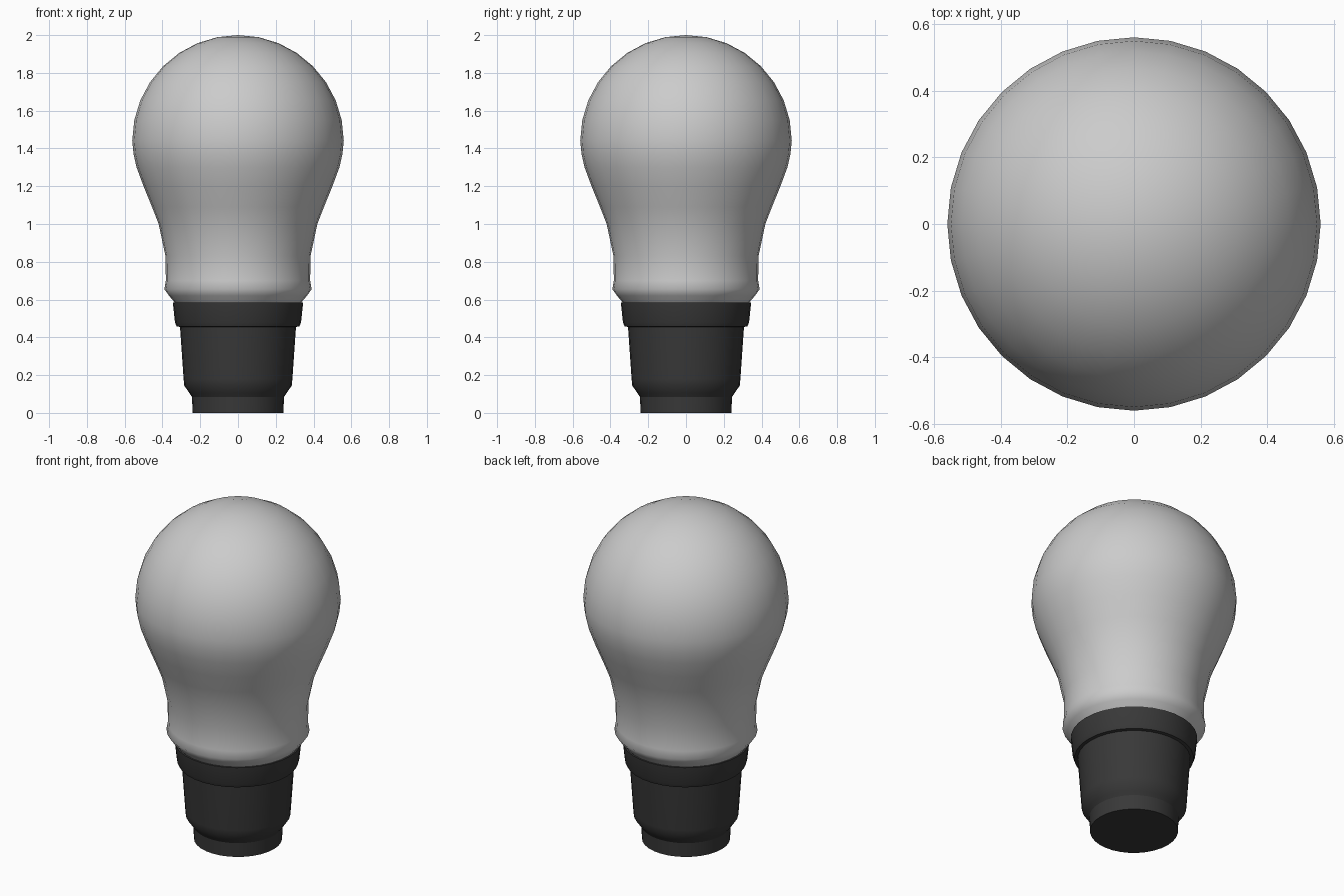
import bpy, bmesh
from math import sin, cos, radians, tau

if "Cube" in bpy.data.objects:
    bpy.data.objects.remove(bpy.data.objects["Cube"])

SIDES = 32


def lathe(name, profile, sharp_angle):
    """Revolve (radius, z) points, listed bottom to top, around z."""
    bm = bmesh.new()
    rings = []
    for r, z in profile:
        if r == 0:
            rings.append([bm.verts.new((0, 0, z))] * SIDES)
        else:
            rings.append([bm.verts.new((r * cos(tau * i / SIDES), r * sin(tau * i / SIDES), z))
                          for i in range(SIDES)])
    for low, high in zip(rings, rings[1:]):
        for i in range(SIDES):
            j = (i + 1) % SIDES
            # Duplicate corners at the poles collapse to triangles
            bm.faces.new(dict.fromkeys((low[i], low[j], high[j], high[i])))
    bmesh.ops.recalc_face_normals(bm, faces=bm.faces)
    mesh = bpy.data.meshes.new(name)
    bm.to_mesh(mesh)
    bm.free()
    obj = bpy.data.objects.new(name, mesh)
    bpy.context.collection.objects.link(obj)
    bpy.ops.object.select_all(action='DESELECT')
    obj.select_set(True)
    bpy.context.view_layer.objects.active = obj
    bpy.ops.object.shade_smooth_by_angle(angle=radians(sharp_angle))
    return obj


# Glass envelope: flared lip and neck, topped by a round dome
neck = [(0.335, 0.585), (0.365, 0.62), (0.39, 0.655), (0.382, 0.70), (0.384, 0.83),
        (0.42, 1.0), (0.455, 1.09), (0.50, 1.20), (0.537, 1.30), (0.553, 1.37)]
dome = [(0.56 * cos(radians(11.25 * k)), 1.44 + 0.56 * sin(radians(11.25 * k)))
        for k in range(8)]
lathe("glass_bulb", neck + dome + [(0, 2.0)], 60)

# Dark fitting: foot, tapered body and wider collar
fitting = lathe("base_fitting", [
    (0, 0), (0.24, 0), (0.244, 0.085), (0.257, 0.105), (0.285, 0.145), (0.288, 0.18),
    (0.307, 0.455), (0.325, 0.458), (0.334, 0.48), (0.345, 0.585), (0, 0.585)], 30)
dark = bpy.data.materials.new("dark_fitting")
dark.diffuse_color = (0.04, 0.04, 0.04, 1)
dark.use_nodes = True
dark.node_tree.nodes["Principled BSDF"].inputs["Base Color"].default_value = dark.diffuse_color
fitting.data.materials.append(dark)
